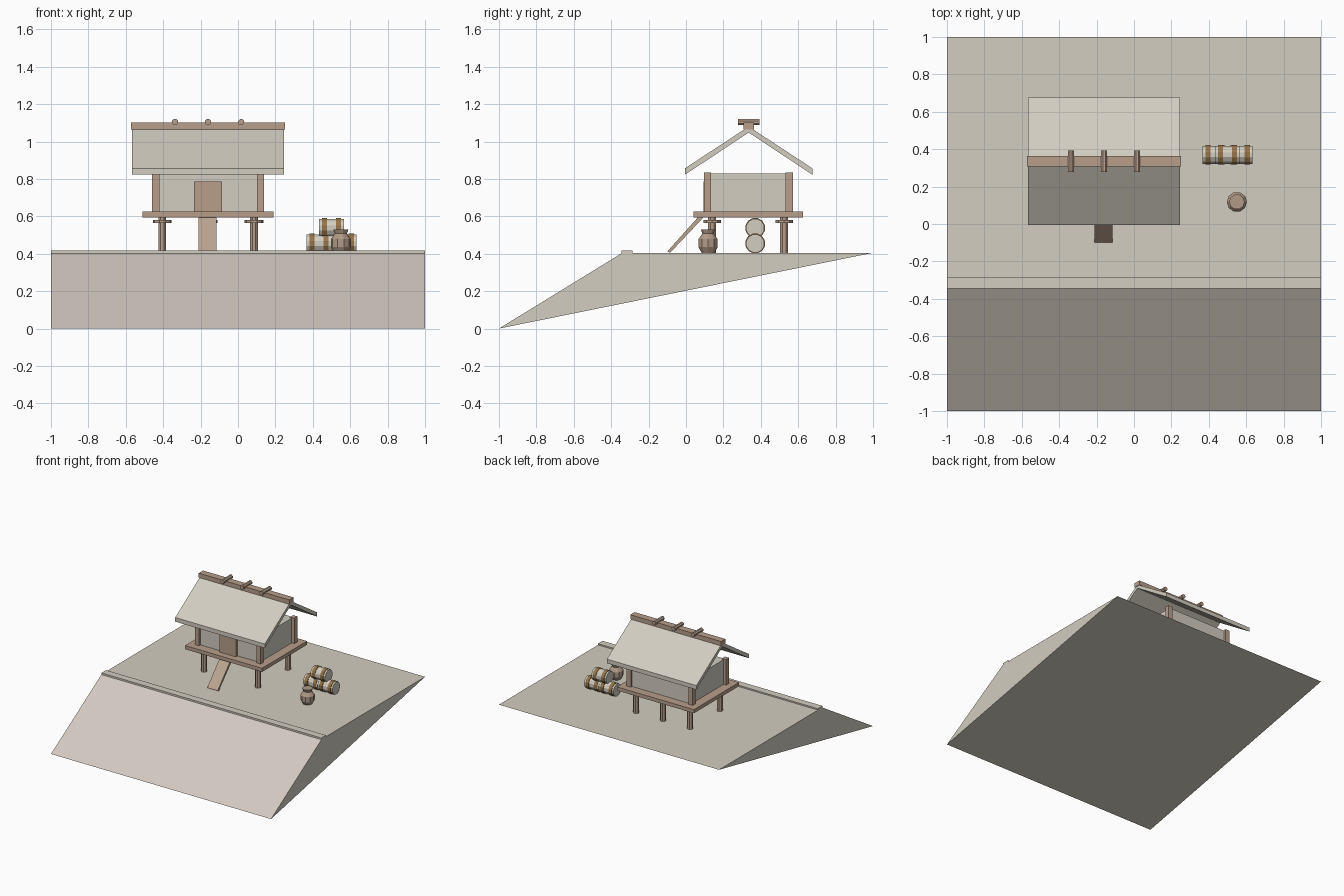
import bpy
import bmesh
import math
from mathutils import Matrix, Vector

cube = bpy.data.objects.get("Cube")
if cube:
    bpy.data.objects.remove(cube, do_unlink=True)


def material(name, r, g, b):
    m = bpy.data.materials.new(name)
    m.use_nodes = True
    m.diffuse_color = (r, g, b, 1)
    m.node_tree.nodes["Principled BSDF"].inputs["Base Color"].default_value = (r, g, b, 1)
    return m


CREAM = material("cream", 0.65, 0.61, 0.53)
EARTH = material("pale_earth", 0.65, 0.59, 0.53)
WOOD = material("brown_wood", 0.48, 0.345, 0.26)
PLANK = material("light_plank", 0.50, 0.375, 0.28)
CLAY = material("clay", 0.44, 0.32, 0.24)
ROPE = material("golden_rope", 0.31, 0.175, 0.065)


def finish(name, bm, *mats):
    bmesh.ops.recalc_face_normals(bm, faces=bm.faces)
    mesh = bpy.data.meshes.new(name)
    bm.to_mesh(mesh)
    bm.free()
    for m in mats:
        mesh.materials.append(m)
    obj = bpy.data.objects.new(name, mesh)
    bpy.context.collection.objects.link(obj)
    return obj


def box(name, x, y, z, mat):
    """Box from (low, high) ranges."""
    bm = bmesh.new()
    bmesh.ops.create_cube(bm, size=1)
    for v in bm.verts:
        v.co = [(lo + hi) / 2 + c * (hi - lo) for c, (lo, hi) in zip(v.co, (x, y, z))]
    return finish(name, bm, mat)


def prism(name, profile, x, *mats):
    """A (y, z) profile pushed along x."""
    bm = bmesh.new()
    face = bm.faces.new([bm.verts.new((x[0], py, pz)) for py, pz in profile])
    out = bmesh.ops.extrude_face_region(bm, geom=[face])["geom"]
    moved = [g for g in out if isinstance(g, bmesh.types.BMVert)]
    bmesh.ops.translate(bm, verts=moved, vec=(x[1] - x[0], 0, 0))
    return finish(name, bm, *mats)


def rod(name, centre, radius, length, axis, sides, mat):
    bm = bmesh.new()
    turn = Vector((0, 0, 1)).rotation_difference(Vector(axis)).to_matrix().to_4x4()
    spin = Matrix.Rotation(math.pi / sides, 4, "Z")
    bmesh.ops.create_cone(bm, cap_ends=True, segments=sides, radius1=radius,
                          radius2=radius, depth=length,
                          matrix=Matrix.Translation(centre) @ turn @ spin)
    return finish(name, bm, mat)


# Sloping ground with a low lip along the crest
GROUND = 0.405
ground = prism("ground", [(-1, 0), (-0.34, GROUND), (1, GROUND)], (-1, 1), CREAM, EARTH)
for p in ground.data.polygons:
    if p.normal.y < -0.3 and p.normal.z > 0.3:
        p.material_index = 1
box("crest_lip", (-1, 1), (-0.345, -0.285), (0.4, 0.416), CREAM)

# Raised floor on stilts with guard discs
MID = -0.16
box("deck", (-0.51, 0.19), (0.04, 0.625), (0.595, 0.625), WOOD)
for x, y in [(-0.405, 0.14), (0.085, 0.14), (-0.405, 0.525), (MID, 0.525), (0.085, 0.525)]:
    rod("stilt", (x, y, 0.5), 0.023, 0.19, (0, 0, 1), 8, WOOD)
    rod("guard_disc", (x, y, 0.572), 0.05, 0.015, (0, 0, 1), 10, WOOD)

# Hut walls, corner posts and door
box("walls", (-0.435, 0.115), (0.115, 0.555), (0.625, 0.828), CREAM)
for side in (-1, 1):
    for y in (0.115, 0.552):
        x = MID + side * 0.28
        box("corner_post", (x - 0.019, x + 0.019), (y - 0.019, y + 0.019), (0.625, 0.835), WOOD)
box("door", (-0.235, -0.085), (0.093, 0.118), (0.625, 0.785), WOOD)

# Entry ramp
prism("ramp", [(-0.1, 0.412), (-0.085, GROUND), (0.095, 0.596), (0.065, 0.596)],
      (-0.21, -0.115), PLANK)

# Gable roof, ridge beam and crossing logs
RIDGE = 0.335
prism("roof", [(-0.005, 0.857), (RIDGE, 1.08), (0.675, 0.857),
               (0.675, 0.823), (RIDGE, 1.048), (-0.005, 0.823)], (-0.567, 0.247), CREAM)
box("ridge_beam", (-0.572, 0.252), (0.307, 0.363), (1.065, 1.101), WOOD)
for i in (-1, 0, 1):
    rod("ridge_log", (MID + i * 0.177, RIDGE, 1.104), 0.017, 0.115, (0, 1, 0), 8, WOOD)

# Stacked straw bales tied with ropes
for x, z in [(0.433, 0.455), (0.567, 0.455), (0.5, 0.538)]:
    rod("bale", (x, 0.37, z), 0.05, 0.133, (1, 0, 0), 12, CREAM)
    for side in (-1, 1):
        rod("bale_rope", (x + side * 0.038, 0.37, z), 0.054, 0.028, (1, 0, 0), 12, ROPE)

# Clay jar, turned from a profile
bm = bmesh.new()
outline = [(0, 0.405), (0.036, 0.405), (0.054, 0.435), (0.054, 0.478),
           (0.032, 0.508), (0.041, 0.53), (0, 0.53)]
verts = [bm.verts.new((r, 0, z)) for r, z in outline]
edges = [bm.edges.new(pair) for pair in zip(verts, verts[1:])]
bmesh.ops.spin(bm, geom=verts + edges, cent=(0, 0, 0), axis=(0, 0, 1),
               angle=math.tau, steps=10)
bmesh.ops.remove_doubles(bm, verts=bm.verts, dist=0.0005)
jar = finish("jar", bm, CLAY)
jar.location = (0.55, 0.118, 0)
